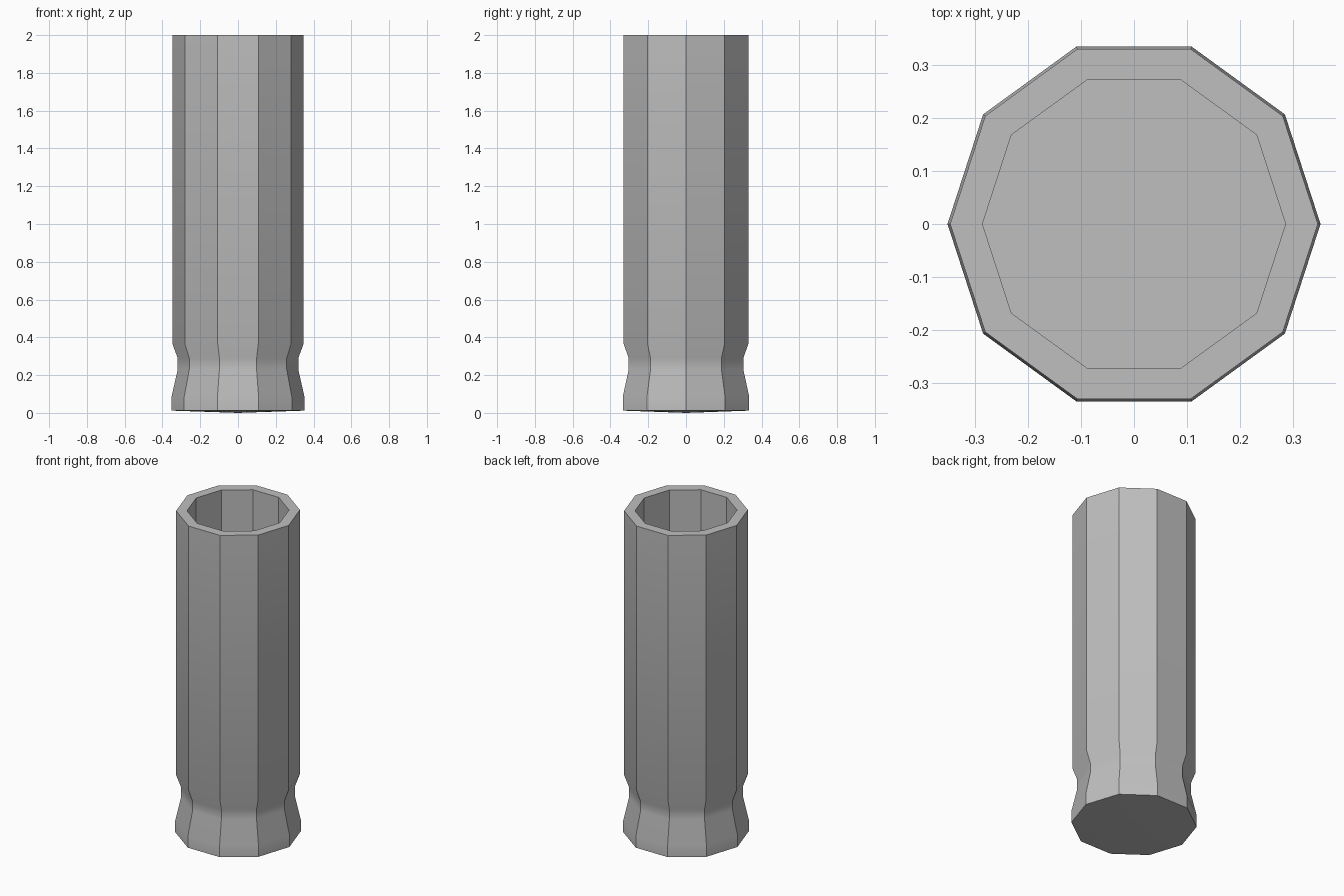
import bpy
import bmesh
from math import cos, sin, tau, radians

cube = bpy.data.objects.get("Cube")
if cube:
    bpy.data.objects.remove(cube, do_unlink=True)

SIDES = 10

# Single flat metal colour
metal = bpy.data.materials.new("grey_metal")
colour = (0.52, 0.52, 0.52, 1.0)
metal.use_nodes = True
metal.diffuse_color = colour
metal.node_tree.nodes["Principled BSDF"].inputs["Base Color"].default_value = colour


def lathe(name, profile, bottom_z, floor_z):
    """Ten-sided turned body from (radius, z) points, closed below and at the inner floor."""
    bm = bmesh.new()
    rings = []
    for r, z in profile:
        rings.append([bm.verts.new((r * cos(tau * i / SIDES), r * sin(tau * i / SIDES), z))
                      for i in range(SIDES)])
    for low, high in zip(rings, rings[1:]):
        for i in range(SIDES):
            j = (i + 1) % SIDES
            bm.faces.new((low[i], low[j], high[j], high[i]))
    # Shallow cone under the base, flat floor in the bore
    for ring, z in ((rings[0], bottom_z), (rings[-1], floor_z)):
        tip = bm.verts.new((0, 0, z))
        for i in range(SIDES):
            bm.faces.new((ring[i], ring[(i + 1) % SIDES], tip))
    bmesh.ops.recalc_face_normals(bm, faces=bm.faces)
    mesh = bpy.data.meshes.new(name)
    bm.to_mesh(mesh)
    bm.free()
    mesh.materials.append(metal)
    obj = bpy.data.objects.new(name, mesh)
    bpy.context.collection.objects.link(obj)
    return obj


# Outer wall from the flared base past the waist to the rim, then down the bore
FLOOR = 0.4
casing = lathe("hollow_casing", [
    (0.352, 0.012), (0.352, 0.085),
    (0.319, 0.23), (0.319, 0.29),
    (0.347, 0.365), (0.347, 2.0),
    (0.286, 2.0), (0.286, FLOOR),
], bottom_z=0.0, floor_z=FLOOR)

# Soft waist, crisp vertical edges
bpy.ops.object.select_all(action="DESELECT")
casing.select_set(True)
bpy.context.view_layer.objects.active = casing
bpy.ops.object.shade_smooth_by_angle(angle=radians(30))
